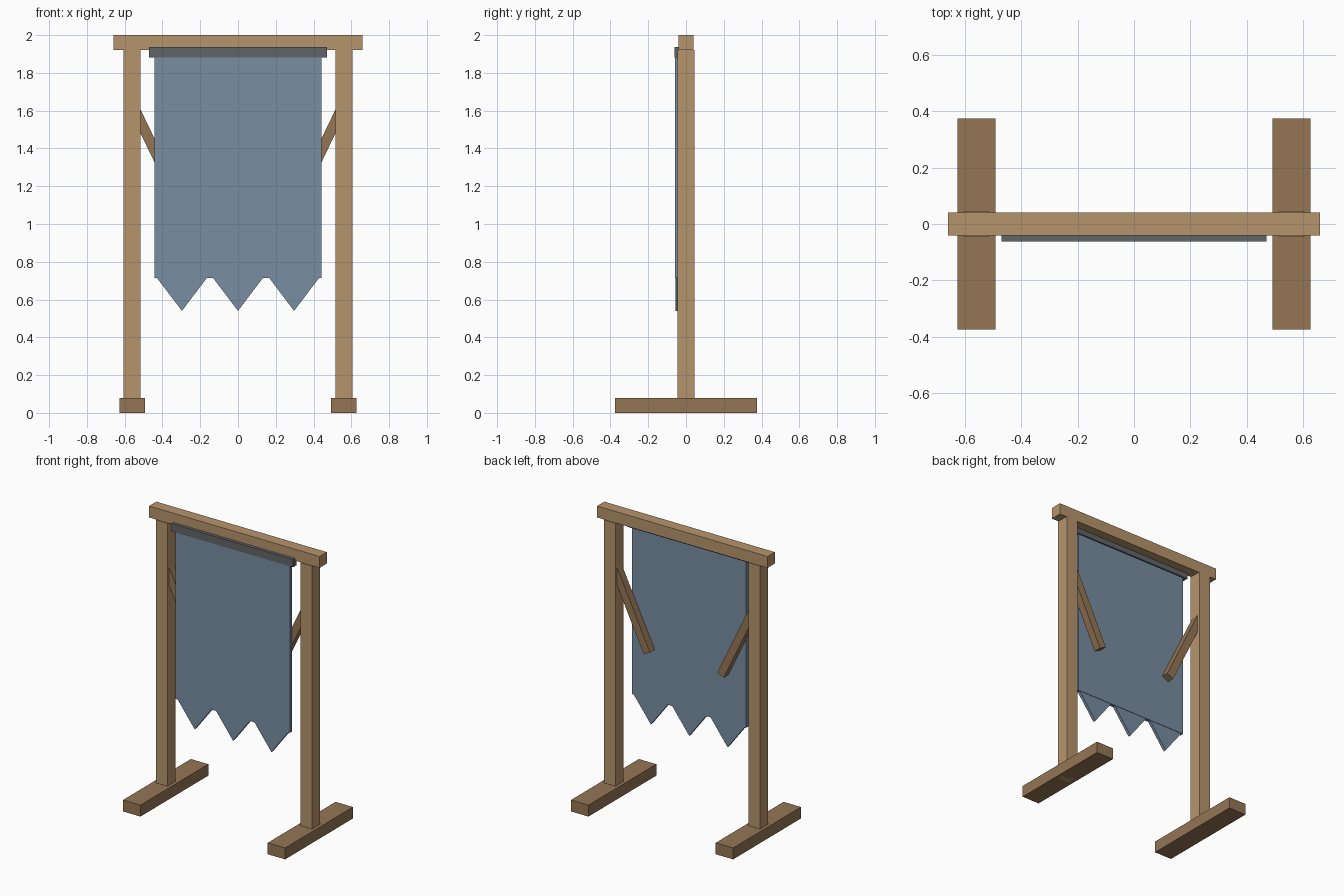
import bpy, bmesh, math
from mathutils import Matrix

if "Cube" in bpy.data.objects:
    bpy.data.objects.remove(bpy.data.objects["Cube"])


def material(name, rgb):
    m = bpy.data.materials.new(name)
    m.diffuse_color = (*rgb, 1)
    m.use_nodes = True
    m.node_tree.nodes["Principled BSDF"].inputs["Base Color"].default_value = m.diffuse_color
    return m


LIGHT = material("light_wood", (0.47, 0.30, 0.15))
DARK = material("dark_wood", (0.30, 0.18, 0.09))
CLOTH = material("blue_cloth", (0.19, 0.27, 0.36))
METAL = material("grey_metal", (0.12, 0.13, 0.14))


def finish(name, bm, mat):
    bmesh.ops.recalc_face_normals(bm, faces=bm.faces)
    me = bpy.data.meshes.new(name)
    bm.to_mesh(me)
    bm.free()
    me.materials.append(mat)
    ob = bpy.data.objects.new(name, me)
    bpy.context.collection.objects.link(ob)
    return ob


def box(name, centre, size, mat, tilt=0.0):
    bm = bmesh.new()
    bmesh.ops.create_cube(bm, size=1, matrix=Matrix.Diagonal((*size, 1)))
    ob = finish(name, bm, mat)
    ob.location = centre
    ob.rotation_euler.y = tilt
    return ob


def prism(name, outline, y0, y1, mat):
    bm = bmesh.new()
    face = bm.faces.new([bm.verts.new((x, y0, z)) for x, z in outline])
    ext = bmesh.ops.extrude_face_region(bm, geom=[face])["geom"]
    bmesh.ops.translate(bm, vec=(0, y1 - y0, 0),
                        verts=[v for v in ext if isinstance(v, bmesh.types.BMVert)])
    return finish(name, bm, mat)


# Feet, posts and slanted braces on both sides
low, high = (0.285, 1.065), (0.55, 1.613)
dx, dz = high[0] - low[0], high[1] - low[1]
for s, side in ((-1, "left"), (1, "right")):
    box(side + "_foot", (s * 0.56, 0, 0.04), (0.135, 0.75, 0.08), DARK)
    box(side + "_post", (s * 0.56, 0, 0.96), (0.09, 0.09, 1.92), LIGHT)
    box(side + "_brace", (s * (low[0] + high[0]) / 2, 0, (low[1] + high[1]) / 2),
        (0.055, 0.052, math.hypot(dx, dz)), DARK, s * math.atan2(dx, dz))

# Top beam and hanging rail
box("top_beam", (0, 0, 1.96), (1.32, 0.08, 0.08), LIGHT)
box("hanging_rail", (0, -0.042, 1.909), (0.94, 0.04, 0.054), METAL)

# Cloth panel with three pointed tails
box("banner_cloth", (0, -0.045, 1.305), (0.884, 0.026, 1.18), CLOTH)
for i in (-1, 0, 1):
    x = i * 0.297
    prism(f"banner_tail_{i + 2}",
          [(x - 0.134, 0.717), (x, 0.54), (x + 0.134, 0.717)], -0.055, -0.035, CLOTH)
